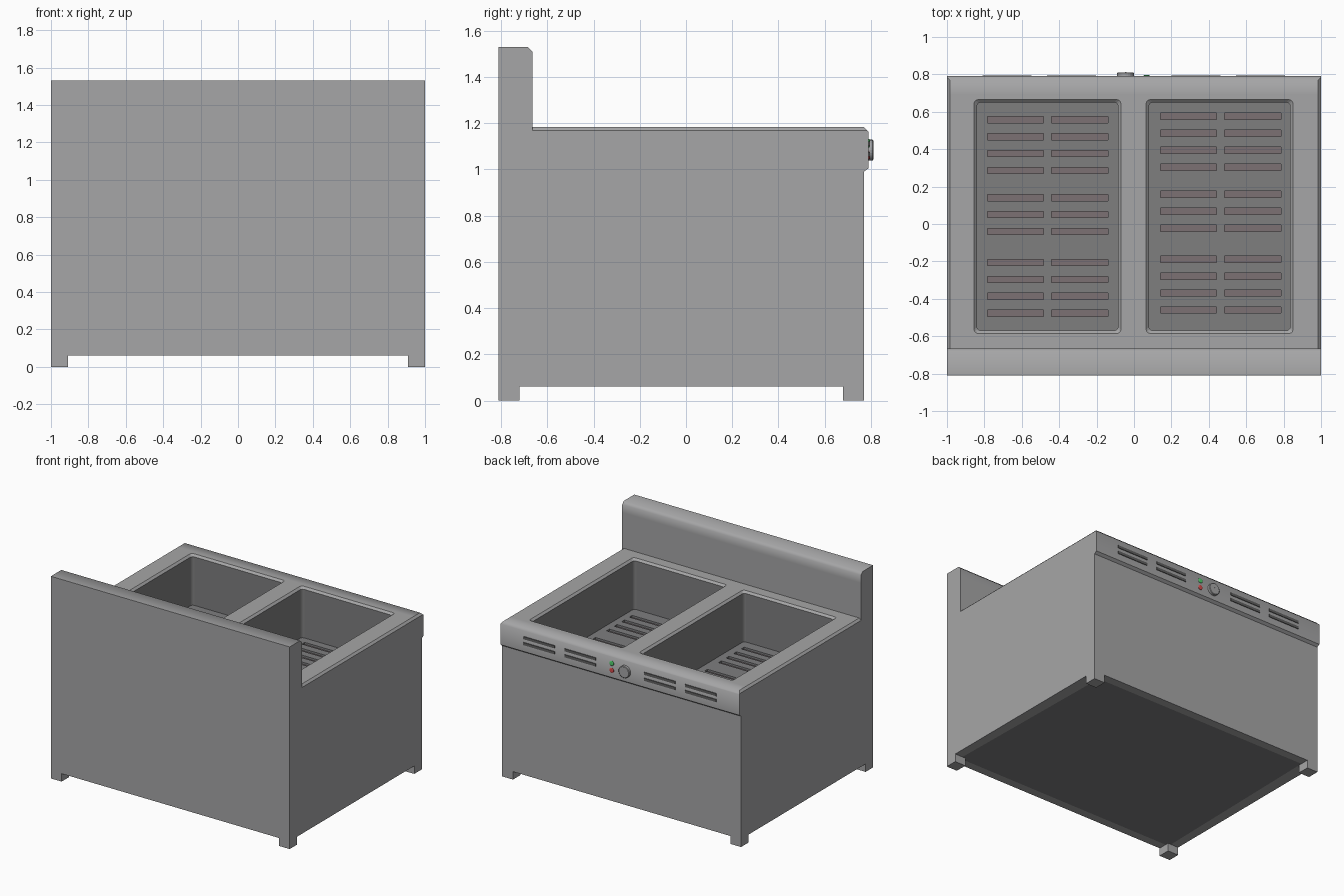
import bpy, bmesh, math

if "Cube" in bpy.data.objects:
    bpy.data.objects.remove(bpy.data.objects["Cube"])


def material(name, r, g, b):
    mat = bpy.data.materials.new(name)
    mat.diffuse_color = (r, g, b, 1)
    mat.use_nodes = True
    mat.node_tree.nodes["Principled BSDF"].inputs["Base Color"].default_value = mat.diffuse_color
    return mat


STEEL = material("steel", 0.38, 0.38, 0.385)
DARK = material("dark_steel", 0.21, 0.21, 0.213)
STRIP = material("heater_red_grey", 0.2, 0.165, 0.172)
VENT = material("vent_dark", 0.12, 0.12, 0.12)
GREEN = material("lamp_green", 0.08, 0.6, 0.15)
RED = material("lamp_red", 0.65, 0.07, 0.07)


def add_mesh(name, bm, *mats):
    bmesh.ops.recalc_face_normals(bm, faces=bm.faces[:])
    me = bpy.data.meshes.new(name)
    bm.to_mesh(me)
    bm.free()
    ob = bpy.data.objects.new(name, me)
    bpy.context.collection.objects.link(ob)
    for m in mats or (STEEL,):
        me.materials.append(m)
    return ob


def loft(bm, rings):
    """Closed solid through rings with equal point counts."""
    vs = [[bm.verts.new(p) for p in r] for r in rings]
    n = len(vs[0])
    for a, b in zip(vs, vs[1:]):
        for i in range(n):
            bm.faces.new((a[i], a[(i + 1) % n], b[(i + 1) % n], b[i]))
    bm.faces.new(vs[0][::-1])
    bm.faces.new(vs[-1])


def extrude_x(bm, profile, x0, x1):
    loft(bm, [[(x, y, z) for y, z in profile] for x in (x0, x1)])


def add_box(bm, x0, x1, y0, y1, z0, z1):
    extrude_x(bm, [(y0, z0), (y1, z0), (y1, z1), (y0, z1)], x0, x1)


def soften(bm):
    """Smooth the folds that run along x, keep every other edge sharp."""
    bmesh.ops.recalc_face_normals(bm, faces=bm.faces[:])
    for f in bm.faces:
        f.smooth = True
    for e in bm.edges:
        along_x = abs(e.verts[0].co.x - e.verts[1].co.x) > 1
        e.smooth = along_x and e.calc_face_angle(math.pi) < math.radians(50)


def rounded_rect(x0, x1, y0, y1, r, z, seg=3):
    pts = []
    corners = [(x1 - r, y1 - r), (x0 + r, y1 - r), (x0 + r, y0 + r), (x1 - r, y0 + r)]
    for k, (cx, cy) in enumerate(corners):
        for i in range(seg + 1):
            a = math.pi / 2 * (k + i / seg)
            pts.append((cx + r * math.cos(a), cy + r * math.sin(a), z))
    return pts


def disc(name, x, z, steps, seg, mat):
    """Turned part facing +y; steps are (radius, y)."""
    bm = bmesh.new()
    loft(bm, [[(x + r * math.cos(2 * math.pi * i / seg), y,
                z + r * math.sin(2 * math.pi * i / seg)) for i in range(seg)]
              for r, y in steps])
    return add_mesh(name, bm, mat)


def cut(ob, cutter):
    cutter.hide_render = True
    cutter.hide_viewport = True
    m = ob.modifiers.new("cut", 'BOOLEAN')
    m.operation = 'DIFFERENCE'
    m.solver = 'EXACT'
    m.object = cutter


# cabinet with overhanging control fascia, side edges of the top chamfered
TOP, FLOOR = 1.182, 0.80
bm = bmesh.new()
extrude_x(bm, [(-0.81, 0.06), (0.77, 0.06), (0.77, 0.99), (0.79, 1.005),
               (0.79, 1.162), (0.77, TOP), (-0.81, TOP)], -1, 1)
side_edges = [e for e in bm.edges
              if all(v.co.z > TOP - 0.001 for v in e.verts)
              and e.verts[0].co.x * e.verts[1].co.x > 0]
bmesh.ops.bevel(bm, geom=side_edges, offset=0.015, segments=1, affect='EDGES')
# support line so the smooth front fold only tints the front strip
bmesh.ops.bisect_plane(bm, geom=bm.verts[:] + bm.edges[:] + bm.faces[:],
                       plane_co=(0, 0.69, 0), plane_no=(0, 1, 0))
soften(bm)
# dark underside panel, framed by a rim as wide as the feet
bottom = [f for f in bm.faces if f.normal.z < -0.9]
bmesh.ops.inset_region(bm, faces=bottom, thickness=0.09)
for f in bottom:
    f.material_index = 1
cabinet = add_mesh("cabinet", bm, STEEL, DARK)

# two dark basins with a sloped steel lip
bm = bmesh.new()
for x0, x1 in ((-0.855, -0.07), (0.065, 0.85)):
    loft(bm, [rounded_rect(x0 + d, x1 - d, -0.585 + d, 0.665 - d, 0.02, z)
              for d, z in ((0.015, FLOOR), (0.015, TOP - 0.015), (0, TOP), (0, 1.3))])
for f in bm.faces:
    f.material_index = 1 if f.calc_center_median().z < TOP - 0.02 else 0
cut(cabinet, add_mesh("basin_cutter", bm, STEEL, DARK))

# slots in the basin floors with reddish heating strips below
rows = [0.558, 0.467, 0.377, 0.286, 0.141, 0.051, -0.04, -0.206, -0.297, -0.387, -0.478]
holes, strips = bmesh.new(), bmesh.new()
for dx, dy in ((0, 0), (0.925, 0.018)):
    for y in rows:
        for x0, x1 in ((-0.782, -0.485), (-0.44, -0.14)):
            r = (x0 + dx, x1 + dx, y + dy - 0.017, y + dy + 0.017)
            add_box(holes, *r, FLOOR - 0.02, FLOOR + 0.02)
            add_box(strips, *r, FLOOR - 0.03, FLOOR - 0.015)
for f in holes.faces:
    f.material_index = 1
cut(cabinet, add_mesh("slot_cutter", holes, STEEL, DARK))
add_mesh("heating_strips", strips, STRIP)

# splashback along the front side
bm = bmesh.new()
extrude_x(bm, [(-0.81, 1.167), (-0.665, 1.167), (-0.665, 1.45), (-0.665, 1.51),
               (-0.685, 1.53), (-0.81, 1.53)], -1, 1)
soften(bm)
add_mesh("splashback", bm)

# corner feet
bm = bmesh.new()
for x in (-1, 0.91):
    for y in (-0.81, 0.68):
        add_box(bm, x, x + 0.09, y, y + 0.09, 0, 0.06)
add_mesh("feet", bm)

# dark vent bars on the fascia
bm = bmesh.new()
for x in (-0.81, -0.465, 0.2, 0.545):
    for z in (1.065, 1.11):
        add_box(bm, x, x + 0.262, 0.785, 0.795, z - 0.01, z + 0.01)
add_mesh("vent_bars", bm, VENT)

# thermostat knob with pointer, indicator lamps
disc("knob", -0.045, 1.083, [(0.045, 0.785), (0.045, 0.807), (0.041, 0.81)], 24, STEEL)
bm = bmesh.new()
add_box(bm, -0.049, -0.041, 0.805, 0.812, 1.09, 1.122)
add_mesh("knob_pointer", bm)
lamp = [(0.018, 0.785), (0.018, 0.793), (0.012, 0.796)]
disc("green_lamp", 0.068, 1.113, lamp, 16, GREEN)
disc("red_lamp", 0.068, 1.06, lamp, 16, RED)
